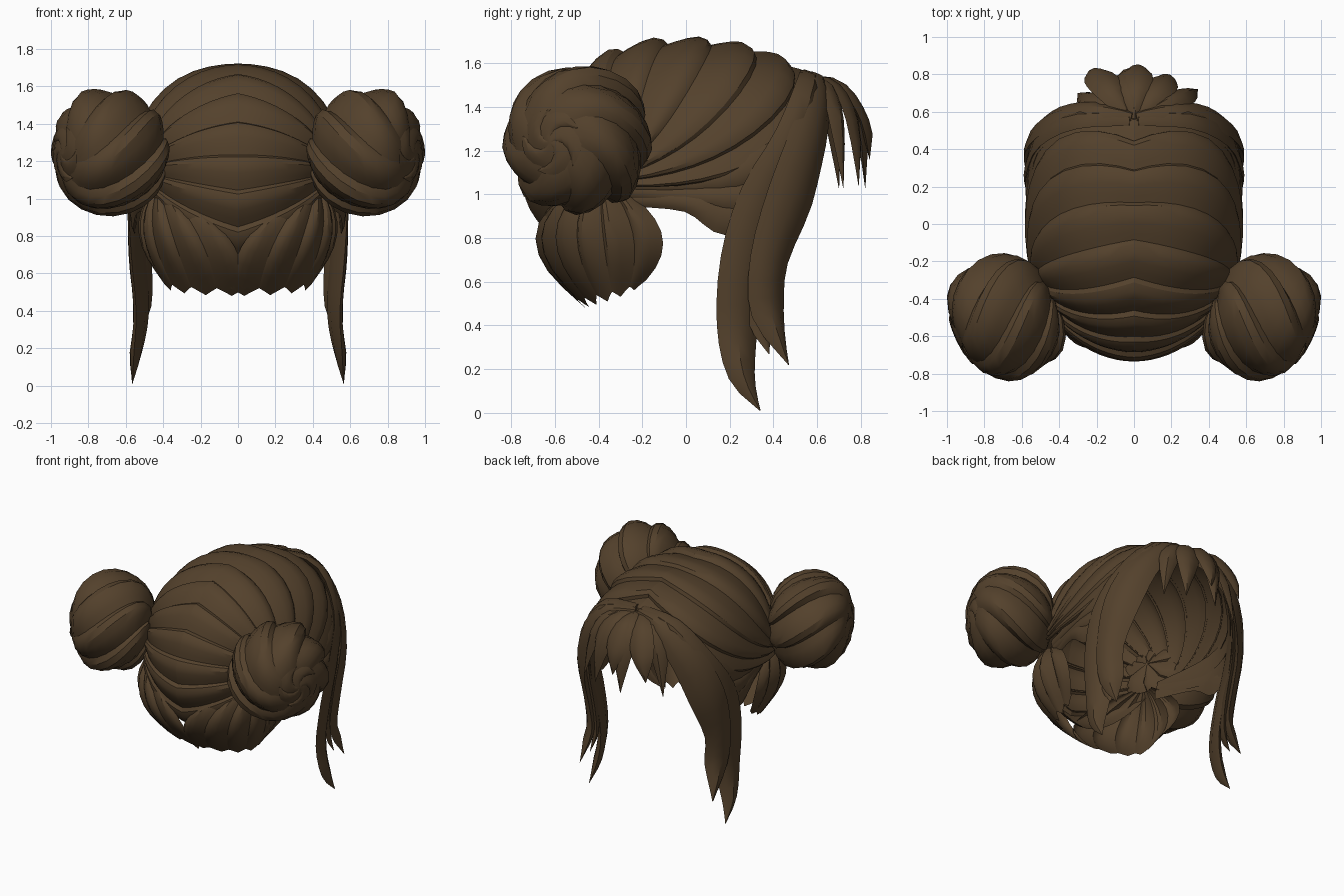
import bpy, bmesh, math
from mathutils import Vector as V

if "Cube" in bpy.data.objects:
    bpy.data.objects.remove(bpy.data.objects["Cube"])

brown = bpy.data.materials.new("dark_brown_hair")
brown.diffuse_color = (0.088, 0.053, 0.025, 1)
brown.use_nodes = True
brown.node_tree.nodes["Principled BSDF"].inputs["Base Color"].default_value = brown.diffuse_color
HEAD = V((0, -0.02, 1.08))


def finish(name, bm, centre=None, mirror=True):
    """Turn a bmesh into a hair part, optionally mirrored left to right."""
    bmesh.ops.remove_doubles(bm, verts=bm.verts, dist=0.0005)
    bmesh.ops.recalc_face_normals(bm, faces=bm.faces)
    if centre is not None:
        side = sum(f.normal.dot(f.calc_center_median() - centre) * f.calc_area() for f in bm.faces)
        if side < 0:
            bmesh.ops.reverse_faces(bm, faces=bm.faces)
    me = bpy.data.meshes.new(name)
    bm.to_mesh(me)
    bm.free()
    me.materials.append(brown)
    ob = bpy.data.objects.new(name, me)
    bpy.context.collection.objects.link(ob)
    if mirror:
        mod = ob.modifiers.new("mirror", 'MIRROR')
        mod.use_mirror_merge = False
    return ob


def sheet(name, fn, us, vs, centre):
    """Open curved strand: fn(u, v) gives the surface point."""
    bm = bmesh.new()
    g = [[bm.verts.new(fn(u, v)) for v in vs] for u in us]
    for i in range(len(us) - 1):
        for j in range(len(vs) - 1):
            bm.faces.new((g[i][j], g[i + 1][j], g[i + 1][j + 1], g[i][j + 1]))
    return finish(name, bm, centre)


def spline(pts, t):
    """Catmull-Rom point; works for vectors and numbers."""
    n = len(pts) - 1
    i = min(int(t * n), n - 1)
    f = t * n - i
    a, b, c, d = (pts[max(0, min(n, k))] for k in (i - 1, i, i + 1, i + 2))
    return 0.5 * (2 * b + (c - a) * f + (2 * a - 5 * b + 4 * c - d) * f * f
                  + (3 * b - a - 3 * c + d) * f ** 3)


def lock(name, pts, widths, thick=0.05, mirror=True, steps=12):
    """Closed tapering lock with a ridged, lens-shaped section."""
    pts = [V(p) for p in pts]
    bm = bmesh.new()
    rings = []
    for k in range(steps + 1):
        t = k / steps
        p = spline(pts, t)
        w = max(spline(widths, t), 0.004) / 2
        tan = (spline(pts, min(1, t + .03)) - spline(pts, max(0, t - .03))).normalized()
        out = V((p.x, p.y * 0.8, max(p.z - 1.15, 0)))
        out = (out - tan * out.dot(tan)).normalized()
        side = tan.cross(out)
        h = thick * min(1, w / 0.06)
        sec = ((-1, 0), (-.5, .75), (.1, 1), (.65, .6), (1, 0), (0, -.35))
        rings.append([bm.verts.new(p + side * a * w + out * b * h) for a, b in sec])
    for r, s in zip(rings, rings[1:]):
        for j in range(6):
            bm.faces.new((r[j], r[j - 1], s[j - 1], s[j]))
    bm.faces.new(rings[0])
    bm.faces.new(rings[-1])
    return finish(name, bm, None, mirror)


def steps(n):
    return [i / n for i in range(n + 1)]


def on_head(d, lift=0.0):
    """Project a direction to the head shape, squarer in front, rounder behind."""
    p = 2.26 + 0.28 * d.normalized().y
    d = d / (abs(d.x) ** p + abs(d.y) ** p + abs(d.z) ** p) ** (1 / p)
    ry = 0.71 if d.y > 0 else 0.685
    return HEAD + V((d.x * (0.56 + lift), d.y * (ry + lift), d.z * (0.605 + lift)))


LAPPED = (0, 0.1, 0.28, 0.5, 0.75, 1)


def lap(v):
    """Overlapping strand profile, steep on its leading edge."""
    return 1.4 * (1 - v) * (1 - (1 - v) ** 6)


# head bands: sweep from the centre line to the base of each bun
edges = (41, 53, 66, 80, 96, 113, 130, 148, 166, 184, 203, 224)
for i, (a0, a1) in enumerate(zip(edges, edges[1:])):
    def band(u, v, a0=a0, a1=a1):
        deg = a0 - 1 + (a1 - a0 + 1.5) * v
        th = math.radians(deg)
        d0 = V((0, math.cos(th), math.sin(th)))
        ga = math.radians(-30 + 240 * (deg - 41) / 183)
        d1 = V((0.80, -0.42 + 0.13 * math.cos(ga), 0.02 + 0.16 * math.sin(ga)))
        w = max(0, min(1, (120 - deg) / 75))
        dm = 0.6 * (d0 + d1) + w * V((0.45, 0.35, -0.45))
        d = d0 * (1 - u) ** 2 + dm * 2 * u * (1 - u) + d1 * u * u
        return on_head(d, 0.045 * lap(v) * (1 - 0.5 * u))
    sheet(f"head_band_{i + 1}", band, steps(12), LAPPED, HEAD)

# nape strands: fan down from the buns and curl under with blunt points
NAPE = V((0, -0.3, 0.85))
fan = (-6, 16, 38, 60, 82, 106, 132)
for i, (a0, a1) in enumerate(zip(fan, fan[1:])):
    def nape(u, v, a0=a0, a1=a1):
        deg = a0 + (a1 - a0) * v
        ps, wide = math.radians(deg), math.radians(min(deg, 95))
        u *= 1 - 0.06 * abs(2 * v - 1)
        p0 = V((0.37 + 0.07 * math.sin(ps), -0.38 - 0.08 * math.cos(ps), 1.05))
        pm = V((0.60 * math.sin(wide), -0.32 - 0.55 * math.cos(ps), 0.82))
        p1 = V((0.38 * math.sin(wide), -0.31 - 0.15 * math.cos(ps), 0.48 + 0.10 * (deg / 132) ** 2))
        p = p0 * (1 - u) ** 2 + pm * 2 * u * (1 - u) + p1 * u * u
        return p + (p - NAPE).normalized() * 0.03 * lap(v) * math.sin(math.pi * min(u + .1, 1))
    sheet(f"nape_strand_{i + 1}", nape, steps(8), LAPPED, NAPE)

# side buns: broad twisted strands wound from the head to the outer knot
BUN = V((0.688, -0.50, 1.25))
axis = V((0.9, -0.43, -0.04)).normalized()
up = (V((0, 0, 1)) - axis * axis.z).normalized()
across = axis.cross(up)
COUNT = 7
for i in range(COUNT):
    def bun(u, v, i=i):
        ang = 2 * math.pi * (i + v * 1.04) / COUNT + 2.1 * u
        s = max(0, math.sin(math.pi * u))
        r = 0.302 * s ** 0.6 if s > 1e-6 else 0
        r *= 1 + 0.22 * lap(v) * (0.75 + 0.25 * (i % 2))
        along = -0.27 * math.cos(math.pi * u) - 0.02 * lap(v) * (1 - u) ** 2
        return BUN + axis * along + (up * math.cos(ang) + across * math.sin(ang)) * r
    sheet(f"bun_strand_{i + 1}", bun, steps(12), LAPPED, BUN)

# small coiled knot in the outer face of each bun
for i in range(5):
    a = 2 * math.pi * i / 5

    def knot(u, v, a=a):
        ang = a + v * 1.35 + 1.5 * u
        rad = 0.15 * (1 - u)
        return (BUN + axis * (0.25 + 0.04 * u ** 0.6 + 0.02 * lap(v) * (1 - u))
                + (up * math.cos(ang) + across * math.sin(ang)) * rad)
    sheet(f"bun_knot_{i + 1}", knot, steps(5), LAPPED, BUN)

# long face-framing locks
lock("front_side_lock",
     [(0.01, .57, 1.53), (.22, .60, 1.48), (.405, .565, 1.28), (.51, .48, 1.0),
      (.53, .38, .7), (.51, .375, .45), (.55, .47, .22)],
     [.08, .17, .23, .26, .2, .17, 0], 0.045, steps=18)
lock("rear_side_lock",
     [(0.02, .55, 1.54), (.28, .56, 1.48), (.455, .485, 1.25), (.525, .355, .98),
      (.53, .265, .7), (.51, .235, .4), (.535, .255, .17), (.565, .34, .01)],
     [.08, .15, .2, .25, .23, .2, .13, 0], 0.045, steps=21)
lock("inner_side_lock",
     [(.40, .55, 1.3), (.5, .44, 1.0), (.50, .35, .65), (.495, .34, .42), (.53, .38, .27)],
     [.1, .16, .17, .13, 0], 0.03)

# lower side strands joining the face frame to the buns
lock("side_sweep_upper",
     [(.30, .57, 1.44), (.49, .42, 1.17), (.54, .15, 1.06), (.46, -.3, 1.05)],
     [.1, .17, .14, .08], 0.03)
lock("side_sweep_lower",
     [(.45, .5, 1.22), (.53, .34, 1.0), (.545, .1, .985), (.45, -.3, 1.02)],
     [.12, .18, .12, .08], 0.03)
lock("side_sweep_point",
     [(.44, -.3, .98), (.54, 0, .965), (.55, .2, .90), (.54, .36, .93)],
     [.07, .09, .18, .02], 0.025)

# fringe: pointed strands fanning forward from the parting
fringe = [(-.30, .70, 1.03, .13), (-.24, .82, 1.16, .16), (-.03, .82, 1.03, .16),
          (.02, .84, 1.16, .16), (.20, .79, 1.04, .16), (.34, .72, 1.03, .13)]
for i, (x, y, z, w) in enumerate(fringe):
    lock(f"fringe_strand_{i + 1}",
         [(x * .1, .56, 1.53), (x * .5, y * .55 + .25, 1.475), (x * .8, y - .035, 1.33), (x, y, z)],
         [.05, w, w, 0], 0.035, mirror=False, steps=9)

# smooth along each strand, crisp at its edges
bpy.ops.object.select_all(action='SELECT')
bpy.context.view_layer.objects.active = bpy.data.objects["head_band_1"]
bpy.ops.object.shade_smooth_by_angle(angle=math.radians(32))
